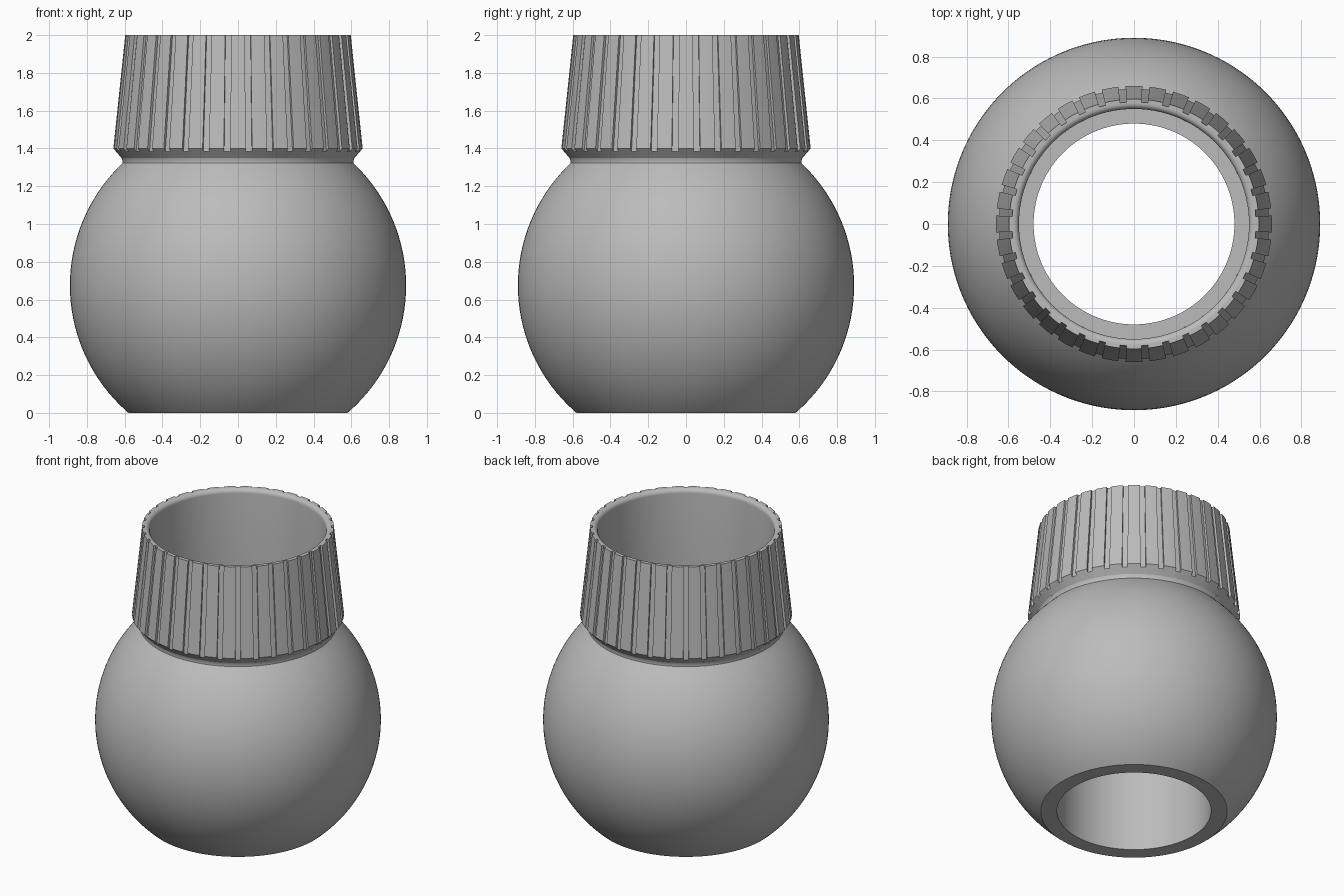
import bpy
import bmesh
from math import sin, cos, radians, sqrt, pi

if "Cube" in bpy.data.objects:
    bpy.data.objects.remove(bpy.data.objects["Cube"], do_unlink=True)

TEETH = 36
HALF_TOOTH = radians(3.5)
RADIUS, CENTRE = 0.89, 0.675      # ball
BORE, SOCKET, LEDGE = 0.48, 0.55, 1.33

grey = bpy.data.materials.new("plain grey")
grey.use_nodes = True
grey.diffuse_color = (0.5, 0.5, 0.5, 1)
grey.node_tree.nodes["Principled BSDF"].inputs["Base Color"].default_value = (0.5, 0.5, 0.5, 1)


def lathe(name, columns, closed):
    """Skin a ring of (angle, profile) columns; each profile lists (r, z)."""
    bm = bmesh.new()
    grid = [[bm.verts.new((r * cos(a), r * sin(a), z)) for r, z in profile]
            for a, profile in columns]
    rows = len(grid[0])
    for i, col in enumerate(grid):
        nxt = grid[(i + 1) % len(grid)]
        for j in range(rows if closed else rows - 1):
            k = (j + 1) % rows
            bm.faces.new((col[j], nxt[j], nxt[k], col[k]))
    bmesh.ops.remove_doubles(bm, verts=bm.verts, dist=0.0001)
    mesh = bpy.data.meshes.new(name)
    bm.to_mesh(mesh)
    bm.free()
    mesh.materials.append(grey)
    obj = bpy.data.objects.new(name, mesh)
    bpy.context.collection.objects.link(obj)
    bpy.ops.object.select_all(action='DESELECT')
    obj.select_set(True)
    bpy.context.view_layer.objects.active = obj
    bpy.ops.object.shade_smooth_by_angle(angle=radians(30))
    return obj


# Hollow ball: bore, flat foot, ball side, small neck fillet
heights = [CENTRE - RADIUS * cos(t * pi / 64) for t in range(65)]
ball = [(sqrt(RADIUS ** 2 - (z - CENTRE) ** 2), z)
        for z in [0] + [h for h in heights if 0.01 < h < 1.30] + [1.31]]
neck = [(0.612, 1.322), (0.611, 1.334), (0.617, 1.35)]
body_profile = [(SOCKET, LEDGE), (BORE, LEDGE), (BORE, 0)] + ball + neck
segments = TEETH * 4
lathe("ball_body", [(2 * pi * i / segments, body_profile) for i in range(segments)], False)


# Fluted collar: undercut cone, tapered ribs, rounded inner lip, socket wall
def collar_profile(depth):
    lip = [(SOCKET + 0.028 * (1 - cos(t * pi / 12)), 1.972 + 0.028 * sin(t * pi / 12))
           for t in range(6, -1, -1)]
    return [(0.617, 1.35), (0.66 - depth, 1.4 - 1.16 * depth),
            (0.597 - depth, 2)] + lip + [(SOCKET, LEDGE)]


tooth, groove = collar_profile(0), collar_profile(0.014)
columns = []
for i in range(TEETH):
    a = 2 * pi * i / TEETH
    columns += [(a - HALF_TOOTH, groove), (a - HALF_TOOTH, tooth),
                (a, tooth), (a + HALF_TOOTH, tooth), (a + HALF_TOOTH, groove)]
lathe("fluted_collar", columns, False)
